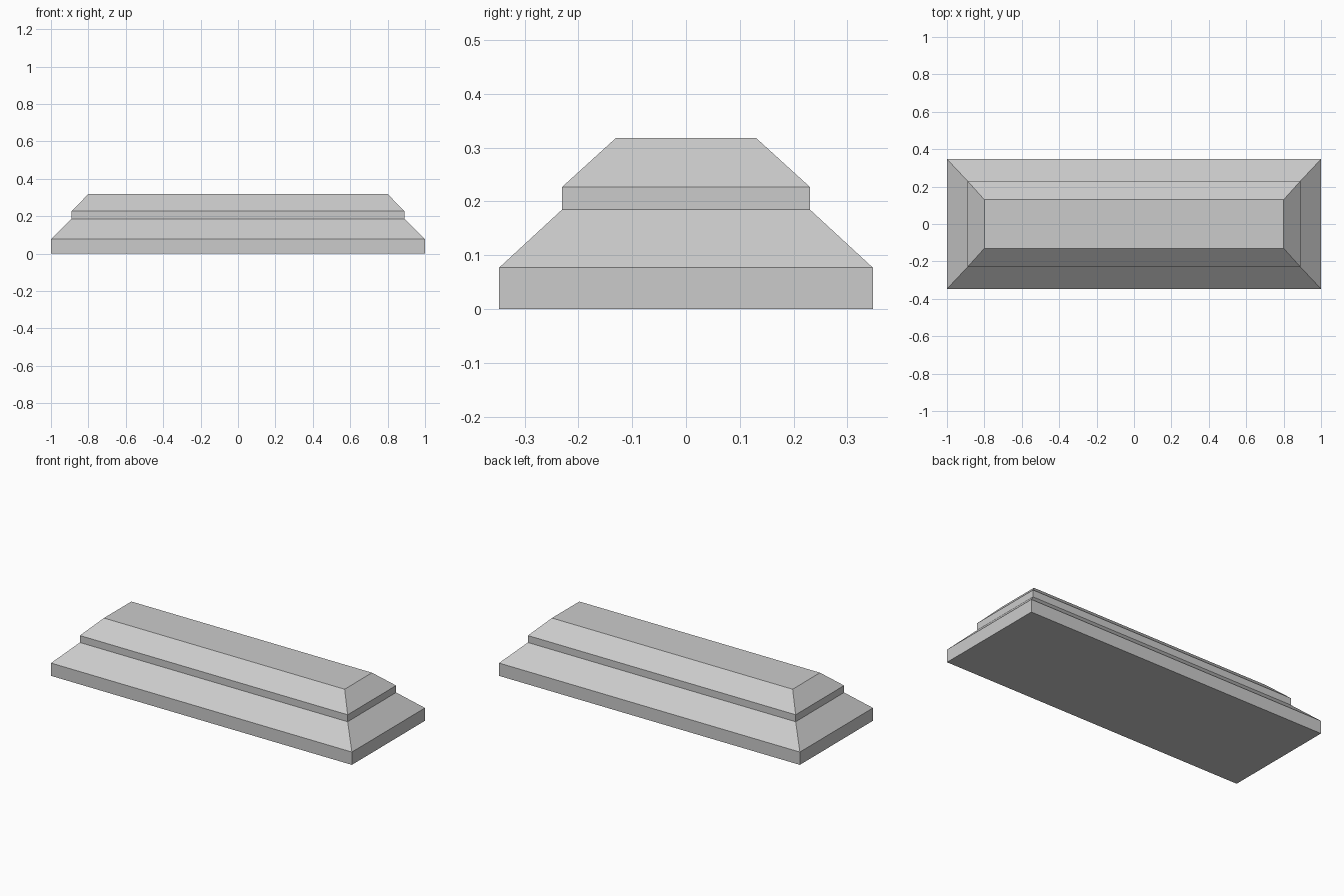
import bpy
import bmesh

cube = bpy.data.objects.get("Cube")
if cube:
    bpy.data.objects.remove(cube, do_unlink=True)

# One plain grey stone
stone = bpy.data.materials.new("grey_stone")
stone.use_nodes = True
grey = (0.6, 0.6, 0.6, 1)
stone.diffuse_color = grey
stone.node_tree.nodes["Principled BSDF"].inputs["Base Color"].default_value = grey

# Stepped profile, bottom to top: half width, half depth, height
profile = [
    (1.0, 0.347, 0.0),
    (1.0, 0.347, 0.077),
    (0.89, 0.23, 0.185),
    (0.89, 0.23, 0.227),
    (0.8, 0.13, 0.318),
]
corners = [(-1, -1), (1, -1), (1, 1), (-1, 1)]

# Stack the rectangular rings and bridge them into one closed solid
bm = bmesh.new()
rings = [[bm.verts.new((sx * w, sy * d, z)) for sx, sy in corners]
         for w, d, z in profile]
for low, high in zip(rings, rings[1:]):
    for i in range(4):
        j = (i + 1) % 4
        bm.faces.new((low[i], low[j], high[j], high[i]))
bm.faces.new(rings[0][::-1])
bm.faces.new(rings[-1])

mesh = bpy.data.meshes.new("stepped_plinth")
bm.to_mesh(mesh)
bm.free()
mesh.materials.append(stone)
plinth = bpy.data.objects.new("stepped_plinth", mesh)
bpy.context.collection.objects.link(plinth)
